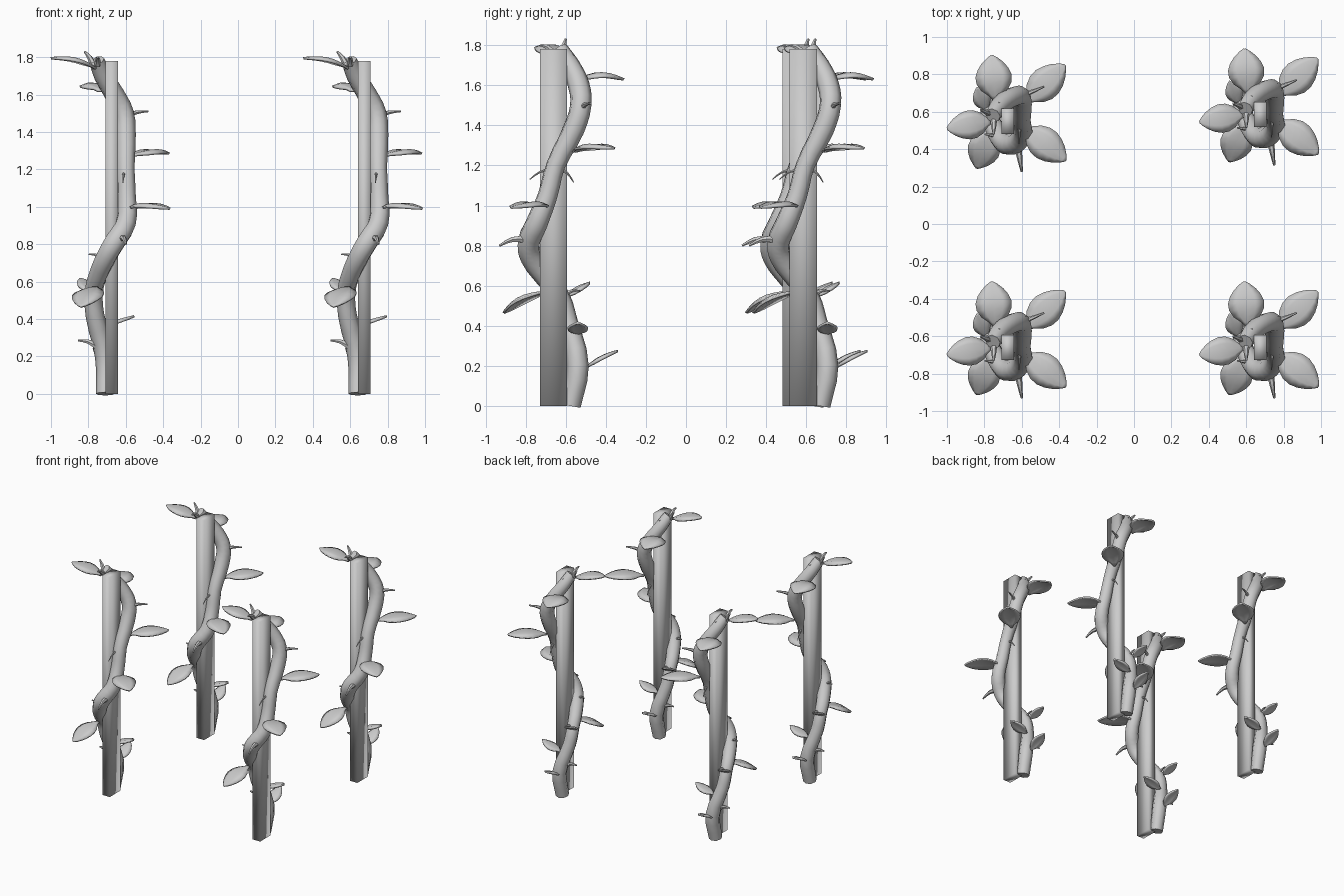
import bpy, bmesh, math
from mathutils import Vector

if "Cube" in bpy.data.objects:
    bpy.data.objects.remove(bpy.data.objects["Cube"])

parts = []


def add_mesh(name, bm):
    bmesh.ops.recalc_face_normals(bm, faces=bm.faces)
    for f in bm.faces:
        f.smooth = True
    me = bpy.data.meshes.new(name)
    bm.to_mesh(me)
    bm.free()
    ob = bpy.data.objects.new(name, me)
    bpy.context.collection.objects.link(ob)
    parts.append(ob)
    return ob


def tube(name, pts, res=3, sides=2):
    """Tapered round stem through (x, y, z, radius) points."""
    cu = bpy.data.curves.new(name, 'CURVE')
    cu.dimensions = '3D'
    cu.bevel_depth = 1.0
    cu.bevel_resolution = sides
    cu.resolution_u = res
    cu.use_fill_caps = True
    sp = cu.splines.new('BEZIER')
    sp.bezier_points.add(len(pts) - 1)
    for bp, p in zip(sp.bezier_points, pts):
        bp.co = p[:3]
        bp.radius = p[3]
        bp.handle_left_type = bp.handle_right_type = 'AUTO'
    ob = bpy.data.objects.new(name, cu)
    bpy.context.collection.objects.link(ob)
    bpy.context.view_layer.objects.active = ob
    ob.select_set(True)
    bpy.ops.object.convert(target='MESH')
    ob = bpy.context.view_layer.objects.active
    bpy.ops.object.shade_smooth_by_angle(angle=math.radians(50))
    ob.select_set(False)
    parts.append(ob)


def leaf(name, base, tip, width, arch=0.03, cup=0.12):
    """Arched, slightly cupped leaf from base to tip."""
    base, tip = Vector(base), Vector(tip)
    along = tip - base
    side = along.cross(Vector((0, 0, 1))).normalized()
    up = side.cross(along).normalized()
    outline = [(0, .10), (.12, .32), (.25, .74), (.4, .97), (.55, 1),
               (.7, .85), (.83, .6), (.94, .28), (1, .04)]
    bm = bmesh.new()
    rows = []
    for t, w in outline:
        row = []
        for k in range(-2, 3):
            s = k / 2
            h = arch * math.sin(math.pi * t) - cup * width * w * s * s
            h -= .05 * width * w * (k == 0)          # centre vein crease
            row.append(bm.verts.new(base + along * t + side * (s * w * width / 2) + up * h))
        rows.append(row)
    for a, b in zip(rows, rows[1:]):
        for i in range(4):
            bm.faces.new((a[i], a[i + 1], b[i + 1], b[i]))
    ob = add_mesh(name, bm)
    m = ob.modifiers.new("thickness", 'SOLIDIFY')
    m.thickness = .012
    m.offset = 0


def thorn(name, a, b, r=.013, sag=.012):
    mid = [(p + q) / 2 for p, q in zip(a, b)]
    tube(name, [(*a, r), (mid[0], mid[1], mid[2] + sag, r * .7), (*b, r * .3)], 2, 1)


# Rectangular wooden post
bm = bmesh.new()
bmesh.ops.create_cube(bm, size=1)
for v in bm.verts:
    v.co = Vector((-.675 + v.co.x * .067, -.66 + v.co.y * .135, .89 + v.co.z * 1.78))
add_mesh("post", bm)

# Climbing vine winding once round the post
tube("vine", [
    (-.71, -.575, 0, .05), (-.71, -.54, .2, .055), (-.765, -.59, .42, .05),
    (-.77, -.63, .55, .048), (-.745, -.70, .64, .052), (-.70, -.77, .74, .056),
    (-.66, -.785, .81, .058), (-.60, -.745, .91, .056), (-.595, -.69, 1.05, .05),
    (-.60, -.65, 1.2, .048), (-.60, -.56, 1.38, .055), (-.61, -.525, 1.5, .054),
    (-.66, -.535, 1.6, .054), (-.72, -.58, 1.7, .05), (-.755, -.63, 1.78, .042)])

# Large leaves, top to bottom
leaf("leaf_top", (-.76, -.66, 1.74), (-1, -.70, 1.795), .15)
leaf("leaf_upper_back", (-.74, -.55, 1.62), (-.76, -.31, 1.63), .19, .04)
leaf("leaf_upper_right", (-.58, -.56, 1.27), (-.37, -.36, 1.285), .17)
leaf("leaf_middle_right", (-.59, -.69, .99), (-.365, -.87, .99), .17)
leaf("leaf_lower_front", (-.76, -.70, .57), (-.84, -.91, .465), .17)
# Small leaves near the foot
leaf("small_leaf_left", (-.79, -.60, .54), (-.84, -.48, .615), .09, .012)
leaf("small_leaf_right", (-.72, -.54, .36), (-.555, -.54, .415), .10, .008)
leaf("small_leaf_back", (-.72, -.50, .19), (-.73, -.34, .275), .10, .015)

# Thin side shoots
thorn("shoot_upper_right", (-.61, -.53, 1.475), (-.48, -.475, 1.51), .016)
thorn("shoot_front", (-.62, -.80, .83), (-.60, -.93, .80), .02, .016)
thorn("shoot_middle_front", (-.61, -.68, 1.18), (-.615, -.78, 1.13), .009)
thorn("shoot_middle_back", (-.60, -.62, 1.18), (-.61, -.56, 1.115), .009)
thorn("shoot_left", (-.73, -.74, .72), (-.80, -.73, .745), .012)
thorn("shoot_lower_left", (-.75, -.56, .25), (-.855, -.55, .285), .018)
thorn("shoot_lower_back", (-.77, -.61, .55), (-.76, -.53, .575), .012)
thorn("shoot_tip", (-.765, -.62, 1.74), (-.82, -.60, 1.83), .02)
thorn("shoot_top_back", (-.74, -.61, 1.75), (-.72, -.56, 1.75), .012)
thorn("shoot_crown", (-.75, -.66, 1.76), (-.75, -.73, 1.80), .018)

# Repeat the whole plant at the other three corners
for i, (dx, dy) in enumerate([(1.35, 0), (0, 1.21), (1.35, 1.245)], 2):
    for ob in list(parts):
        c = ob.copy()
        c.name = f"{ob.name}_{i}"
        c.location = (dx, dy, 0)
        bpy.context.collection.objects.link(c)
